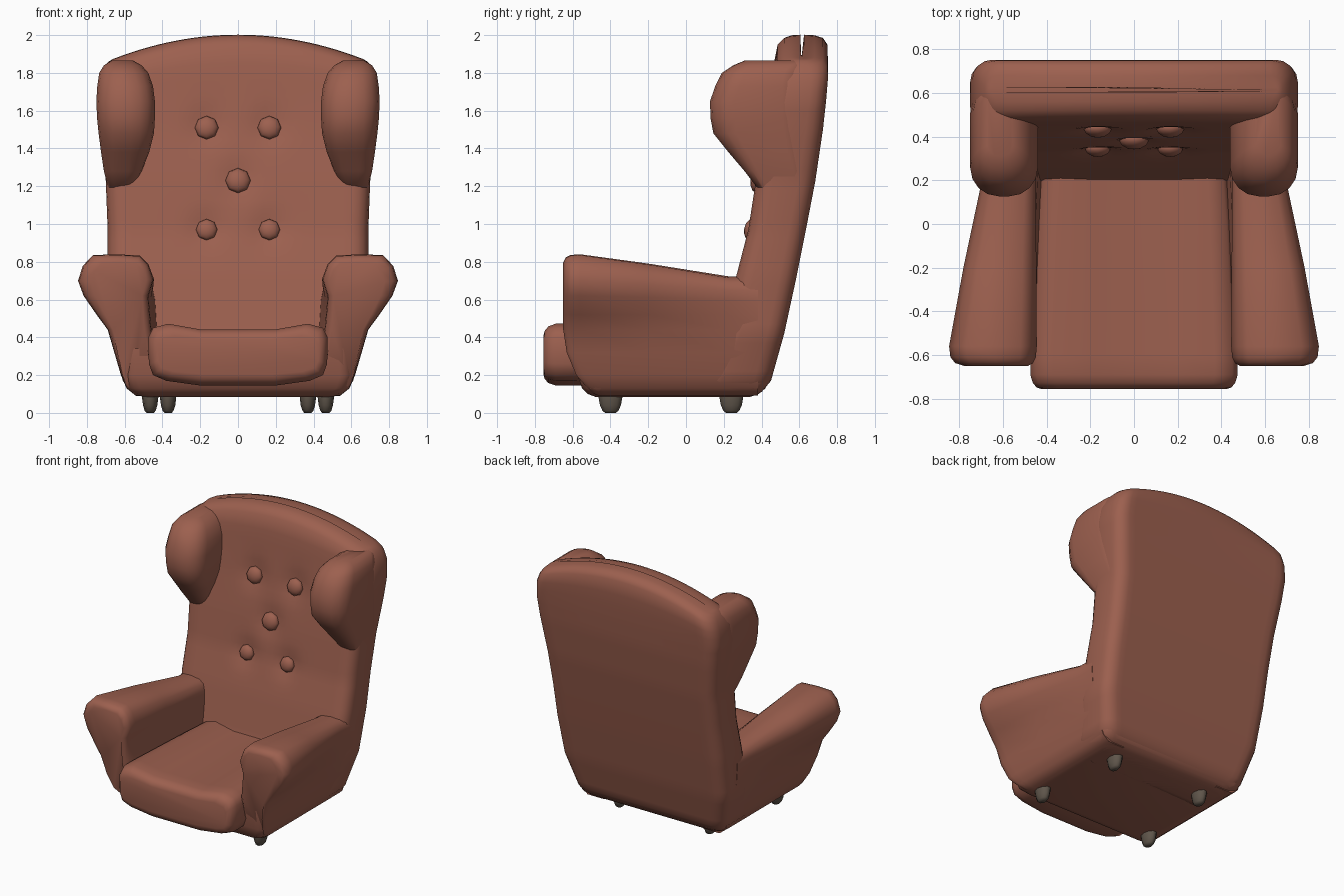
import bpy, bmesh, math

if "Cube" in bpy.data.objects:
    bpy.data.objects.remove(bpy.data.objects["Cube"])


def material(name, rgb):
    m = bpy.data.materials.new(name)
    m.diffuse_color = (*rgb, 1)
    m.use_nodes = True
    m.node_tree.nodes["Principled BSDF"].inputs["Base Color"].default_value = m.diffuse_color
    return m


LEATHER = material("brown_leather", (0.335, 0.117, 0.078))
WOOD = material("dark_wood", (0.115, 0.092, 0.07))


def finish(ob, mat, angle=60):
    ob.data.materials.append(mat)
    bpy.ops.object.select_all(action='DESELECT')
    ob.select_set(True)
    bpy.context.view_layer.objects.active = ob
    bpy.ops.object.shade_smooth_by_angle(angle=math.radians(angle))


def loft(name, rings, mat, mirror=False, angle=60):
    """Skin a list of equal-length point rings and cap both ends."""
    bm = bmesh.new()
    vs = [[bm.verts.new(p) for p in ring] for ring in rings]
    n = len(vs[0])
    for a, b in zip(vs, vs[1:]):
        for i in range(n):
            j = (i + 1) % n
            bm.faces.new((a[i], a[j], b[j], b[i]))
    bm.faces.new(vs[0])
    bm.faces.new(vs[-1])
    bmesh.ops.recalc_face_normals(bm, faces=bm.faces)
    me = bpy.data.meshes.new(name)
    bm.to_mesh(me)
    bm.free()
    ob = bpy.data.objects.new(name, me)
    bpy.context.collection.objects.link(ob)
    finish(ob, mat, angle)
    if mirror:
        ob.modifiers.new("mirror", 'MIRROR')
    return ob


def rounded(x0, x1, y0, y1, r, nx=1):
    """Rounded rectangle with nx pieces along each x edge."""
    r = min(r, (x1 - x0) * .49, (y1 - y0) * .49)
    pts = []
    for cx, cy, a0 in ((x1 - r, y0 + r, -90), (x1 - r, y1 - r, 0),
                       (x0 + r, y1 - r, 90), (x0 + r, y0 + r, 180)):
        for k in range(5):
            a = math.radians(a0 + 22.5 * k)
            pts.append((cx + r * math.cos(a), cy + r * math.sin(a)))
        if a0 in (0, 180):
            sx, ex = (x1 - r, x0 + r) if a0 == 0 else (x0 + r, x1 - r)
            y = y1 if a0 == 0 else y0
            pts += [(sx + (ex - sx) * k / nx, y) for k in range(1, nx)]
    return pts


def lerp(a, b, t):
    return tuple(p + (q - p) * t for p, q in zip(a, b))


# Buttons: x, z, radius
BUTTONS = [(s * .166, z, r) for s in (-1, 1) for z, r in ((1.51, .063), (.97, .057))]
BUTTONS.append((0, 1.23, .067))

# Backrest levels: z, half width, front y, back y, corner radius, crown height
levels = [(.085, .50, .10, .34, .06, 0), (.11, .56, .10, .40, .08, 0),
          (.17, .61, .10, .45, .09, 0), (.42, .675, .20, .52, .09, 0),
          (.72, .69, .265, .585, .09, 0), (.97, .69, .33, .635, .09, 0),
          (1.23, .70, .37, .685, .09, 0), (1.50, .735, .42, .725, .09, 0),
          (1.65, .75, .445, .742, .09, .03), (1.76, .74, .465, .752, .09, .09),
          (1.81, .72, .485, .748, .09, .14), (1.835, .70, .52, .725, .08, .15),
          (1.847, .68, .56, .68, .05, .152), (1.85, .66, .605, .625, .01, .152)]
fine = []
for a, b in zip(levels, levels[1:]):
    n = max(1, round((b[0] - a[0]) / .05))
    fine += [lerp(a, b, k / n) for k in range(n)]
fine.append(levels[-1])
rings = []
for z, hw, yf, yb, r, crown in fine:
    ring = []
    for x, y in rounded(-hw, hw, yf, yb, r, 28):
        if y < (yf + yb) / 2:  # dimples under the buttons
            y += sum(.025 * math.exp(-((x - bx) ** 2 + (z - bz) ** 2) / .007)
                     for bx, bz, _ in BUTTONS)
        ring.append((x, y, z + crown * (1 - (x / .72) ** 2)))
    rings.append(ring)
loft("backrest", rings, LEATHER)

# Buttons
for bx, bz, br in BUTTONS:
    y = next(lerp(a, b, (bz - a[0]) / (b[0] - a[0]))[2]
             for a, b in zip(levels, levels[1:]) if a[0] <= bz < b[0])
    bpy.ops.mesh.primitive_uv_sphere_add(segments=8, ring_count=6, radius=br,
                                         location=(bx, y + .012, bz),
                                         rotation=(math.radians(80), 0, 0))
    ob = bpy.context.object
    ob.name = "back_button"
    ob.scale.z = .6
    finish(ob, LEATHER)

# Wings: z, inner x, outer x, front y, corner radius
wing = [(1.16, .56, .68, .40, .05), (1.28, .51, .71, .31, .07),
        (1.38, .47, .725, .225, .10), (1.48, .445, .738, .145, .12),
        (1.56, .44, .746, .13, .13), (1.65, .44, .75, .127, .13),
        (1.73, .45, .745, .155, .13), (1.80, .475, .735, .19, .12),
        (1.84, .51, .71, .25, .09), (1.865, .555, .67, .31, .05)]
loft("wings", [[(x, y, z) for x, y in rounded(xi, xo, yf, .64, r)]
               for z, xi, xo, yf, r in wing], LEATHER, mirror=True)

# Arms: rolled front section tapering to a plain rear section
front = [(.40, .14), (.46, .45), (.475, .62), (.445, .71), (.475, .79), (.52, .835),
         (.64, .842), (.77, .838), (.825, .78), (.85, .70), (.82, .62), (.75, .52),
         (.69, .44), (.655, .32), (.62, .20), (.59, .13), (.54, .09), (.40, .09)]
rear = [(.40, .14), (.43, .45), (.44, .60), (.45, .65), (.465, .69), (.50, .712),
        (.58, .722), (.64, .715), (.675, .69), (.69, .65), (.69, .60), (.685, .52),
        (.675, .44), (.65, .32), (.615, .20), (.59, .13), (.54, .09), (.40, .09)]


def arm_ring(y, t, s, bend):
    ring = []
    for a, b in zip(front, rear):
        x, z = lerp(a, b, t)
        cx, cz = .59, max(.2, min(z, .68))
        ring.append((cx + (x - cx) * s, y + bend * 1.1 * max(0, .45 - z) ** 2,
                     cz + (z - cz) * s))
    return ring


loft("arms", [arm_ring(-.65, 0, .72, 1), arm_ring(-.637, 0, .88, 1),
              arm_ring(-.61, .01, .97, 1), arm_ring(-.56, .02, 1, 1),
              arm_ring(-.2, .43, 1, .5), arm_ring(.23, 1, 1, 0),
              arm_ring(.38, 1, .97, 0)], LEATHER, mirror=True)

# Base under the seat
base = [(.085, .50, -.48, .34), (.10, .55, -.52, .385), (.13, .59, -.55, .42),
        (.20, .61, -.575, .45), (.34, .60, -.59, .45)]
loft("base", [[(x, y, z) for x, y in rounded(-hw, hw, y0, y1, .07)]
              for z, hw, y0, y1 in base], LEATHER)

# Seat cushion
half = [(.2, .145), (.38, .17), (.45, .20), (.472, .26), (.475, .40),
        (.45, .45), (.37, .472), (.2, .442)]
section = half + [(-x, z) for x, z in reversed(half)]
cushion = [(-.755, .90, .62), (-.748, .94, .78), (-.728, .975, .92), (-.69, 1, 1),
           (-.60, 1, 1), (.0, .94, .97), (.32, .89, .95)]
loft("seat_cushion", [[(x * sx, y, .30 + (z - .30) * sz) for x, z in section]
                      for y, sx, sz in cushion], LEATHER)

# Feet
for x, y in ((.465, -.40), (.37, .24)):
    rings = [[(x + .043 * s * math.cos(k * math.pi / 5),
               y + .066 * s * math.sin(k * math.pi / 5), z) for k in range(10)]
             for z, s in ((0, .45), (.012, .68), (.04, .88), (.08, 1), (.12, 1))]
    loft("front_feet" if y < 0 else "rear_feet", rings, WOOD, mirror=True)
